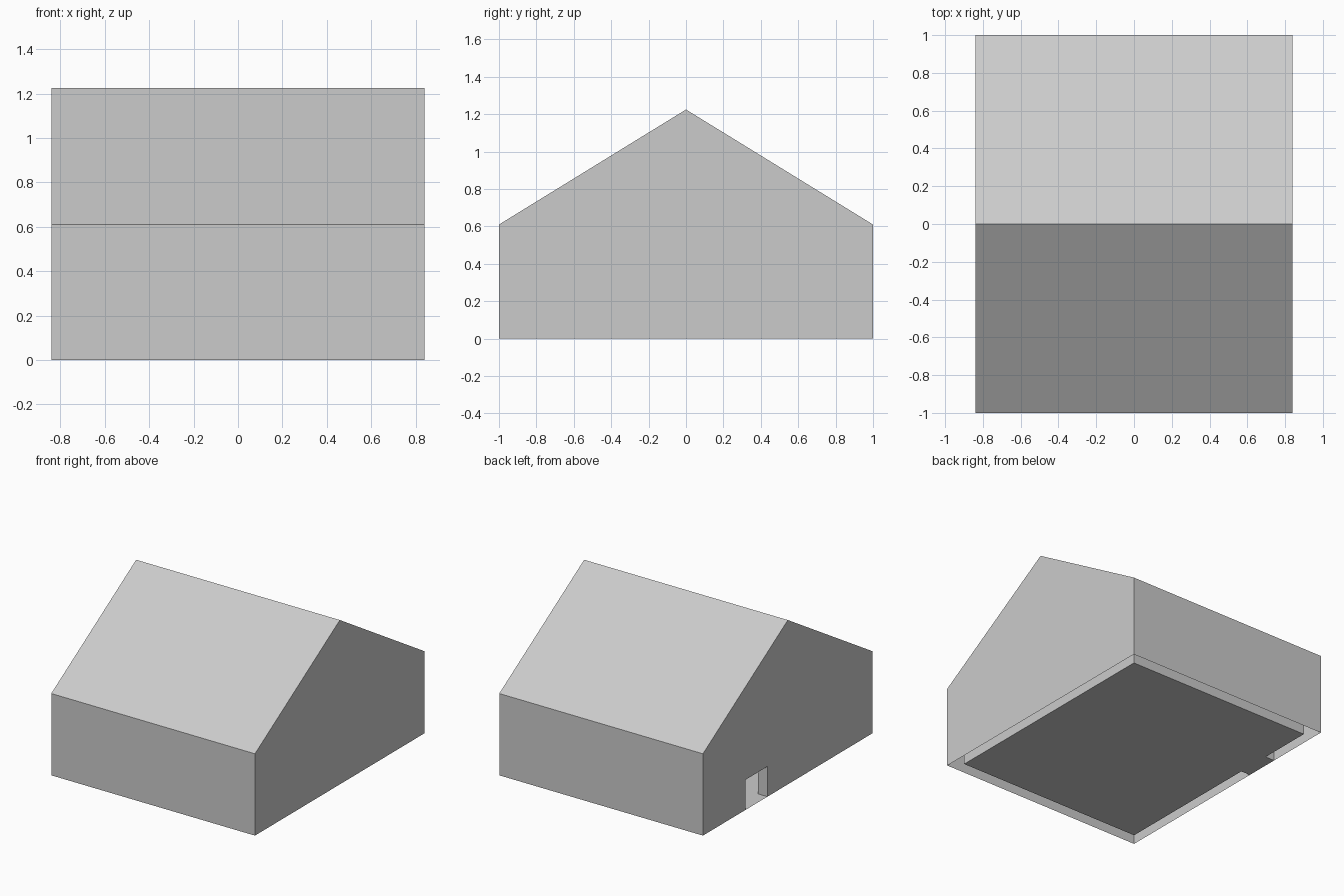
import bpy
import bmesh

if "Cube" in bpy.data.objects:
    bpy.data.objects.remove(bpy.data.objects["Cube"])

HALF_X, HALF_Y = 0.84, 1.0
EAVE, RIDGE = 0.61, 1.225
DOOR_Y0, DOOR_Y1, DOOR_H = 0.24, 0.50, 0.225
INNER = 0.909  # size of the room relative to the outer shell

bm = bmesh.new()


def gable_shell(s):
    """Open-bottomed gabled shell at scale s; door notch in the -x end."""
    gable = [(-HALF_Y * s, 0), (-HALF_Y * s, EAVE * s), (0, RIDGE * s),
             (HALF_Y * s, EAVE * s), (HALF_Y * s, 0)]
    door = [(DOOR_Y1, 0), (DOOR_Y1, DOOR_H), (DOOR_Y0, DOOR_H), (DOOR_Y0, 0)]
    left = [bm.verts.new((-HALF_X * s, y, z)) for y, z in gable + door]
    right = [bm.verts.new((HALF_X * s, y, z)) for y, z in gable]
    bm.faces.new(left)
    bm.faces.new(right)
    # Side walls and roof slopes
    for i in range(4):
        bm.faces.new((left[i], left[i + 1], right[i + 1], right[i]))
    return left, right


# Outer walls and roof, and the room inside
outer_l, outer_r = gable_shell(1.0)
inner_l, inner_r = gable_shell(INNER)

# Room floor
bm.faces.new((inner_r[0], inner_r[4], inner_l[4], inner_l[5], inner_l[8], inner_l[0]))

# Doorway jambs, lintel and threshold
for a, b in ((5, 6), (6, 7), (7, 8), (8, 5)):
    bm.faces.new((outer_l[a], outer_l[b], inner_l[b], inner_l[a]))

# Outer skin faces out, room faces in
bmesh.ops.recalc_face_normals(bm, faces=bm.faces[:])
bm.faces.ensure_lookup_table()
if bm.faces[1].normal.x < 0:
    bmesh.ops.reverse_faces(bm, faces=bm.faces[:])

mesh = bpy.data.meshes.new("house_shell")
bm.to_mesh(mesh)
bm.free()
house = bpy.data.objects.new("house_shell", mesh)
bpy.context.collection.objects.link(house)
